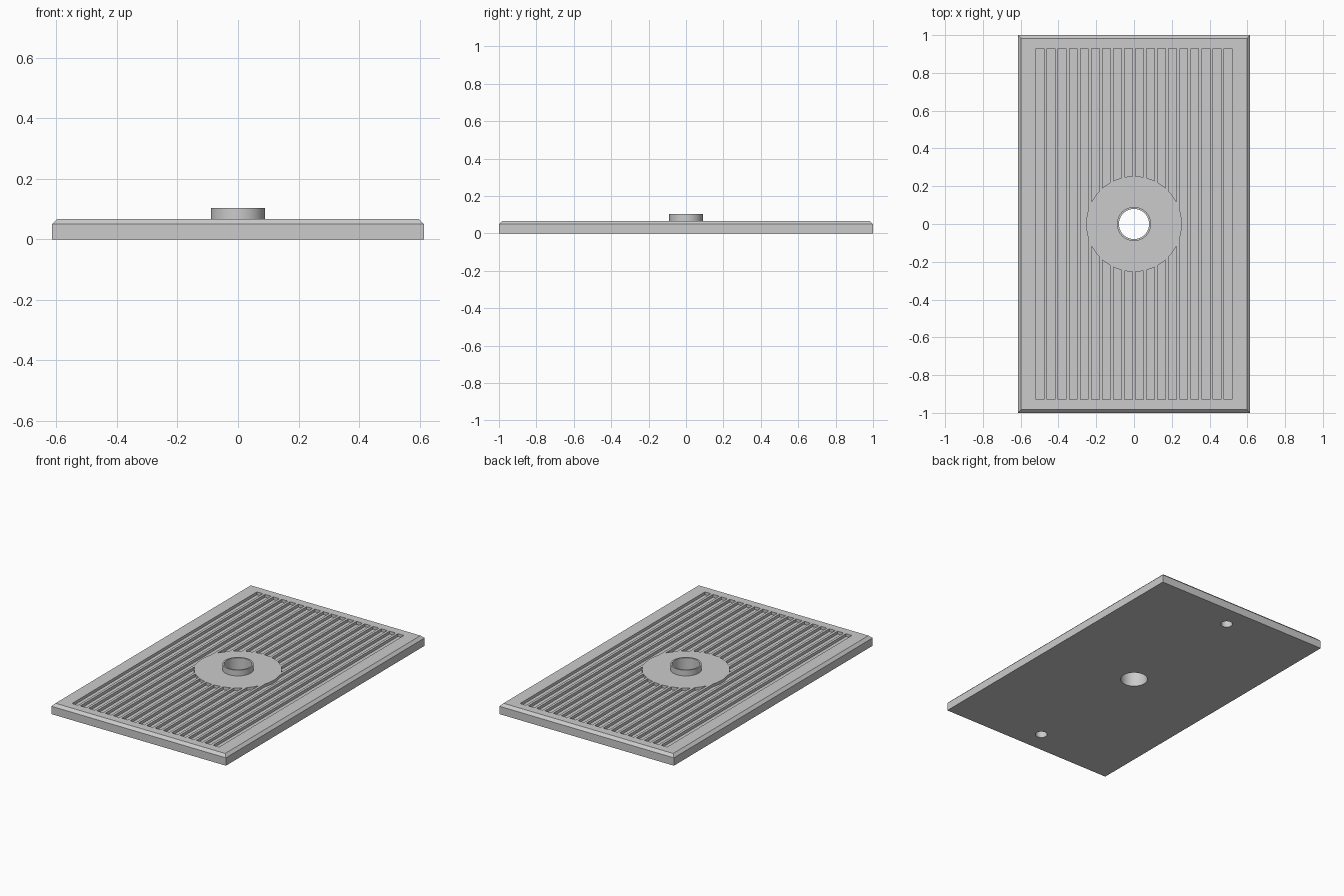
import bpy, bmesh, math
from mathutils import Matrix

if "Cube" in bpy.data.objects:
    bpy.data.objects.remove(bpy.data.objects["Cube"])

W, L, H = 0.615, 1.0, 0.067      # half width, half length, top height
CH = 0.017                        # edge chamfer
N, PITCH, GW, GL, GD = 18, 0.0585, 0.042, 0.93, 0.018


def new_object(name, bm):
    bmesh.ops.recalc_face_normals(bm, faces=bm.faces)
    me = bpy.data.meshes.new(name)
    bm.to_mesh(me)
    bm.free()
    ob = bpy.data.objects.new(name, me)
    bpy.context.collection.objects.link(ob)
    return ob


def cylinder(name, r, z0, z1, places=((0, 0),), seg=64):
    bm = bmesh.new()
    for x, y in places:
        bmesh.ops.create_cone(bm, cap_ends=True, segments=seg, radius1=r, radius2=r,
                              depth=z1 - z0, matrix=Matrix.Translation((x, y, (z0 + z1) / 2)))
    return new_object(name, bm)


def boolean(ob, tool, op='DIFFERENCE'):
    m = ob.modifiers.new(op.title(), 'BOOLEAN')
    m.object, m.operation, m.solver = tool, op, 'EXACT'
    bpy.context.view_layer.objects.active = ob
    bpy.ops.object.modifier_apply(modifier=m.name)
    bpy.data.objects.remove(tool)


# plate with chamfered top rim
bm = bmesh.new()
rings = []
for z, d in ((0, 0), (H - CH, 0), (H, CH)):
    rings.append([bm.verts.new((sx * (W - d), sy * (L - d), z))
                  for sx, sy in ((-1, -1), (1, -1), (1, 1), (-1, 1))])
for a, b in zip(rings, rings[1:]):
    for i in range(4):
        j = (i + 1) % 4
        bm.faces.new((a[i], a[j], b[j], b[i]))
bm.faces.new(rings[0][::-1])
bm.faces.new(rings[-1])
plate = new_object("drain_plate", bm)

# row of grooves, interrupted by the flat central disc
bm = bmesh.new()
for i in range(N):
    x = (i - (N - 1) / 2) * PITCH
    bmesh.ops.create_cube(bm, size=1, matrix=Matrix.Translation((x, 0, H - GD + 0.05))
                          @ Matrix.Diagonal((GW, 2 * GL, 0.1, 1)))
grooves = new_object("groove_cutter", bm)
boolean(grooves, cylinder("disc_cutter", 0.253, 0, 0.3))
boolean(plate, grooves)

# raised collar, through bore and two blind holes underneath
boolean(plate, cylinder("collar", 0.09, 0.03, 0.104), 'UNION')
boolean(plate, cylinder("bore_cutter", 0.08, -0.1, 0.3))
boolean(plate, cylinder("blind_hole_cutter", 0.035, -0.1, 0.04, ((0, 0.86), (0, -0.86)), 32))

# smooth round walls, crisp edges
bpy.ops.object.select_all(action='DESELECT')
plate.select_set(True)
bpy.context.view_layer.objects.active = plate
bpy.ops.object.shade_smooth_by_angle(angle=math.radians(30))
